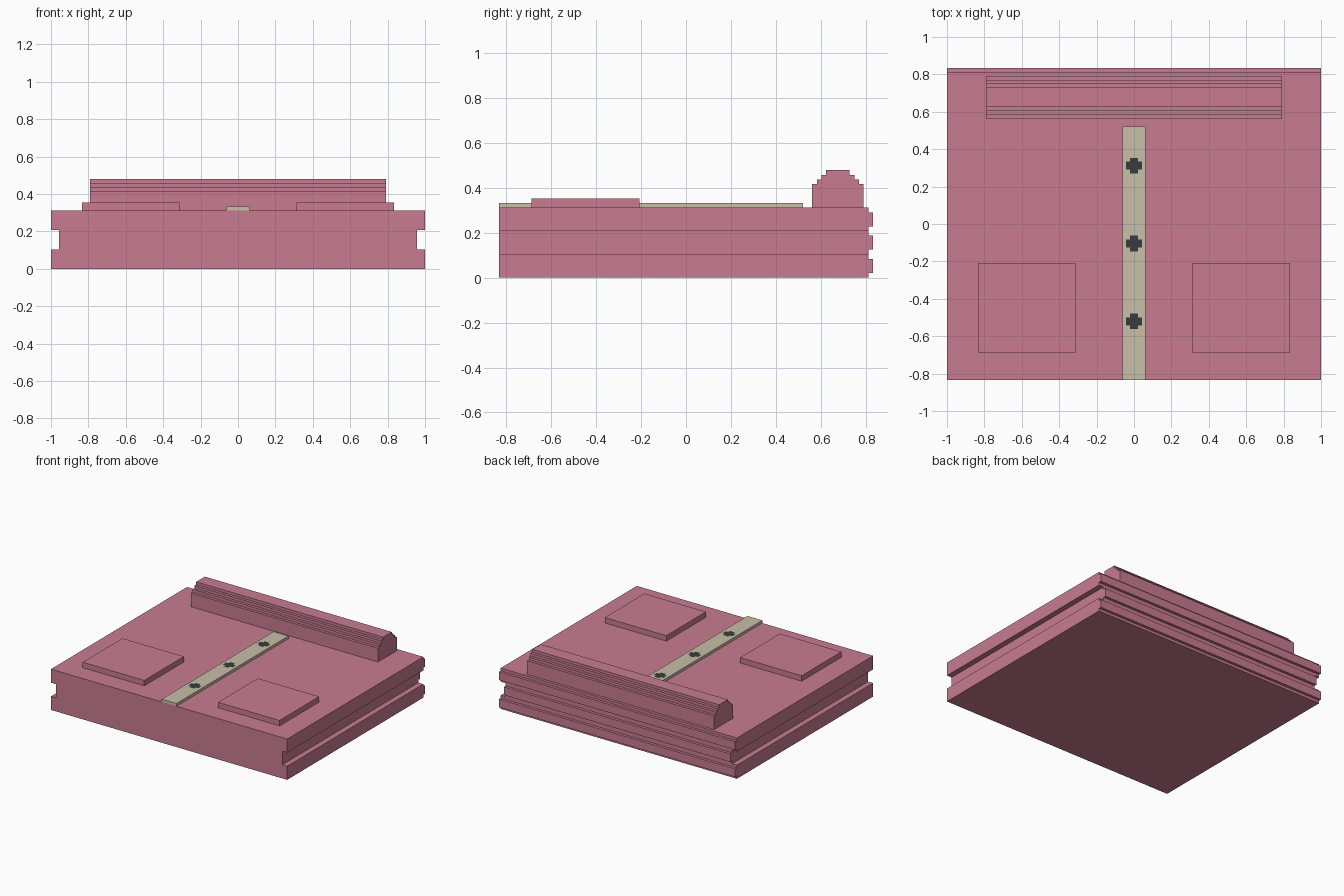
import bpy, bmesh
from mathutils import Vector

if "Cube" in bpy.data.objects:
    bpy.data.objects.remove(bpy.data.objects["Cube"])

U = 1 / 48  # the whole model sits on a grid of 1/48 units


def material(name, color):
    m = bpy.data.materials.new(name)
    m.diffuse_color = (*color, 1)
    m.use_nodes = True
    m.node_tree.nodes["Principled BSDF"].inputs["Base Color"].default_value = m.diffuse_color
    return m


pink = material("dusty pink", (0.578, 0.202, 0.283))
beige = material("pale beige", (0.578, 0.523, 0.392))
dark = material("dark grey", (0.040, 0.046, 0.046))


def finish(name, bm, *mats):
    bmesh.ops.recalc_face_normals(bm, faces=bm.faces)
    me = bpy.data.meshes.new(name)
    bm.to_mesh(me)
    bm.free()
    for m in mats:
        me.materials.append(m)
    ob = bpy.data.objects.new(name, me)
    bpy.context.collection.objects.link(ob)
    return ob


def prism(name, points, extrude, mat):
    """Extrude a closed profile (grid units) along a vector."""
    bm = bmesh.new()
    face = bm.faces.new([bm.verts.new(Vector(p) * U) for p in points])
    res = bmesh.ops.extrude_face_region(bm, geom=[face], use_keep_orig=True)
    verts = [g for g in res["geom"] if isinstance(g, bmesh.types.BMVert)]
    bmesh.ops.translate(bm, verts=verts, vec=Vector(extrude) * U)
    return finish(name, bm, mat)


def box(name, x0, x1, y0, y1, z0, z1, mat):
    pts = [(x0, y0, z0), (x1, y0, z0), (x1, y1, z0), (x0, y1, z0)]
    return prism(name, pts, (0, 0, z1 - z0), mat)


# Main slab with a finger groove along each side
half = [(48, 0), (48, 5), (46, 5), (46, 10), (48, 10), (48, 15)]
outline = half + [(-x, z) for x, z in reversed(half)]
prism("body", [(x, -40, z) for x, z in outline], (0, 79, 0), pink)

# Three ribs across the back; the middle one stops at the grooves
for i, (z, w) in enumerate([(1, 48), (6, 46), (11, 48)]):
    box(f"back_rib_{i + 1}", -w, w, 39, 40, z, z + 3, pink)

# Raised bar with stepped, rounded top
left = [(27, 15), (27, 20), (28, 20), (28, 21), (29, 21), (29, 22), (30, 22), (30, 23)]
steps = left + [(65 - y, z) for y, z in reversed(left)]
prism("rear_bar", [(-38, y, z) for y, z in steps], (76, 0, 0), pink)

# Two raised pads near the front
for side, x in (("left", -40), ("right", 15)):
    box(f"{side}_pad", x, x + 25, -33, -10, 15, 17, pink)

# Centre strip with plus-shaped dark marks cut into its top
strip = box("centre_strip", -3, 3, -40, 25, 15, 16, beige)
strip.data.materials.append(dark)
marks = (-25, -5, 15)
bm = bmesh.new()
bm.from_mesh(strip.data)
cuts = [((x, 0, 0), (1, 0, 0)) for x in (-2, -1, 1, 2)]
cuts += [((0, c + d, 0), (0, 1, 0)) for c in marks for d in (-2, -1, 1, 2)]
for co, no in cuts:
    bmesh.ops.bisect_plane(bm, geom=bm.verts[:] + bm.edges[:] + bm.faces[:],
                           plane_co=Vector(co) * U, plane_no=no)
for f in bm.faces:
    c = f.calc_center_median() / U
    for my in marks:
        a, b = abs(c.x), abs(c.y - my)
        if c.z > 15.9 and max(a, b) < 2 and min(a, b) < 1:
            f.material_index = 1
bmesh.ops.dissolve_limit(bm, angle_limit=0.01, verts=bm.verts, edges=bm.edges,
                         delimit={'MATERIAL'})
bm.to_mesh(strip.data)
bm.free()
